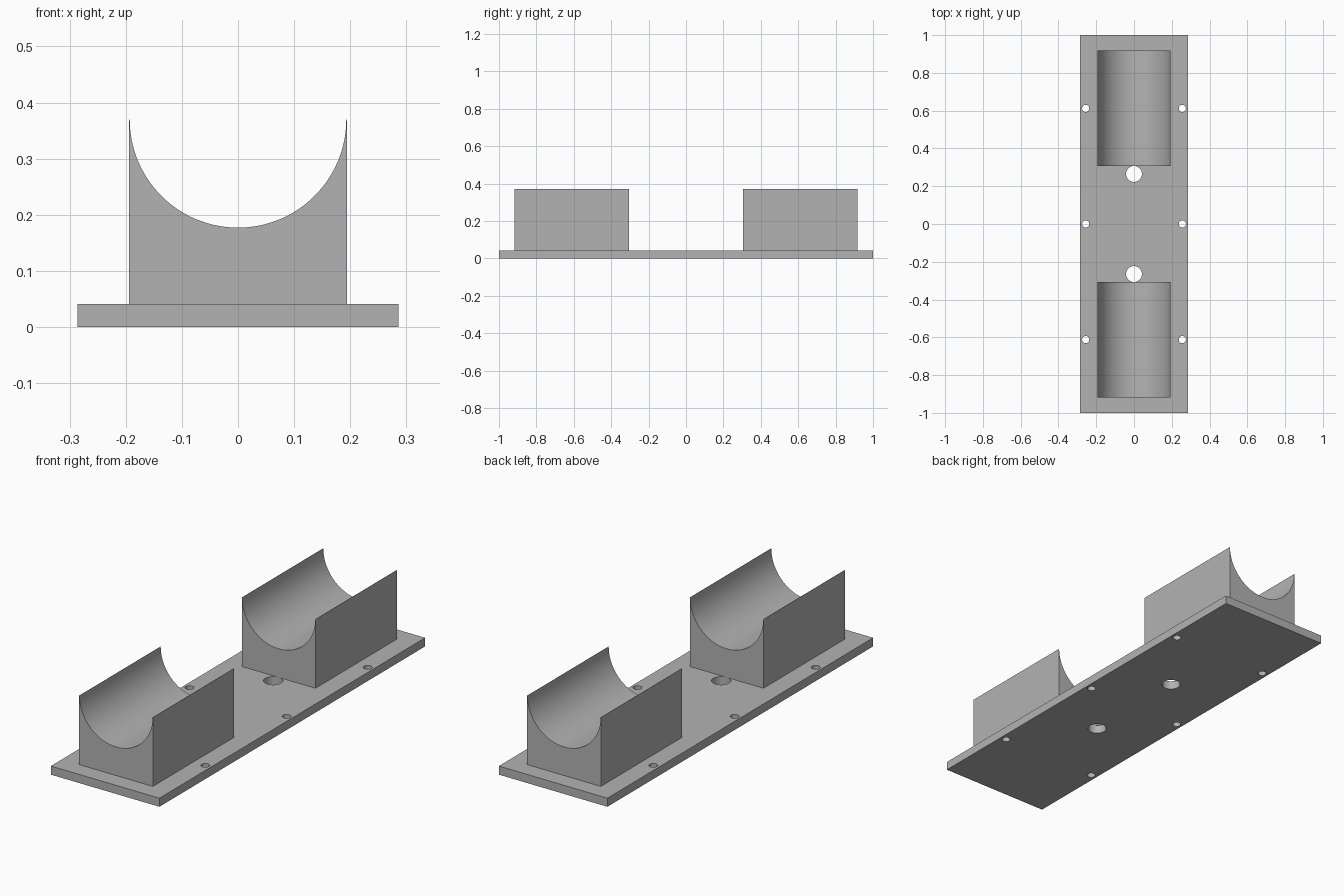
import bpy
import bmesh
from math import cos, sin, pi, radians
from mathutils import Matrix

cube = bpy.data.objects.get("Cube")
if cube:
    bpy.data.objects.remove(cube, do_unlink=True)

grey = bpy.data.materials.new("plain grey")
grey.use_nodes = True
colour = (0.45, 0.45, 0.45, 1)
grey.diffuse_color = colour
grey.node_tree.nodes["Principled BSDF"].inputs["Base Color"].default_value = colour

PLATE_X, PLATE_TOP = 0.286, 0.041
HALF_W, RADIUS, RIM = 0.194, 0.193, 0.37
Y_IN, Y_OUT = 0.306, 0.918


def make_object(name, bm):
    bmesh.ops.recalc_face_normals(bm, faces=bm.faces[:])
    mesh = bpy.data.meshes.new(name)
    bm.to_mesh(mesh)
    bm.free()
    mesh.materials.append(grey)
    obj = bpy.data.objects.new(name, mesh)
    bpy.context.collection.objects.link(obj)
    return obj


def smooth(obj):
    bpy.ops.object.select_all(action="DESELECT")
    obj.select_set(True)
    bpy.context.view_layer.objects.active = obj
    bpy.ops.object.shade_smooth_by_angle(angle=radians(30))


# Base plate
bm = bmesh.new()
bmesh.ops.create_cube(bm, size=1, matrix=Matrix.Translation((0, 0, PLATE_TOP / 2))
                      @ Matrix.Diagonal((2 * PLATE_X, 2, PLATE_TOP, 1)))
plate = make_object("base_plate", bm)

# Screw holes along the edges and two larger cable holes on the centre line
holes = [(x, y, 0.019) for x in (-0.256, 0.256) for y in (-0.612, 0, 0.612)]
holes += [(0, y, 0.042) for y in (-0.265, 0.265)]
bm = bmesh.new()
for x, y, r in holes:
    bmesh.ops.create_cone(bm, cap_ends=True, segments=48, radius1=r, radius2=r,
                          depth=0.2, matrix=Matrix.Translation((x, y, PLATE_TOP / 2)))
cutter = make_object("hole_cutter", bm)
cutter.hide_render = True

# Drill the plate, then discard the cutter
drill = plate.modifiers.new("drill", "BOOLEAN")
drill.operation = "DIFFERENCE"
drill.solver = "EXACT"
drill.object = cutter
bpy.context.view_layer.objects.active = plate
bpy.ops.object.modifier_apply(modifier=drill.name)
bpy.data.objects.remove(cutter, do_unlink=True)
smooth(plate)


# Cradle block: a half-round trough profile extruded along y
def cradle(name, y0, y1):
    steps = 64
    bm = bmesh.new()
    profile = [(-HALF_W, PLATE_TOP), (-HALF_W, RIM)]
    profile += [(-RADIUS * cos(pi * i / steps), RIM - RADIUS * sin(pi * i / steps))
                for i in range(steps + 1)]
    profile += [(HALF_W, RIM), (HALF_W, PLATE_TOP)]
    face = bm.faces.new([bm.verts.new((x, y0, z)) for x, z in profile])
    out = bmesh.ops.extrude_face_region(bm, geom=[face], use_keep_orig=True)
    moved = [v for v in out["geom"] if isinstance(v, bmesh.types.BMVert)]
    bmesh.ops.translate(bm, verts=moved, vec=(0, y1 - y0, 0))
    smooth(make_object(name, bm))


cradle("front_cradle", -Y_OUT, -Y_IN)
cradle("back_cradle", Y_IN, Y_OUT)
